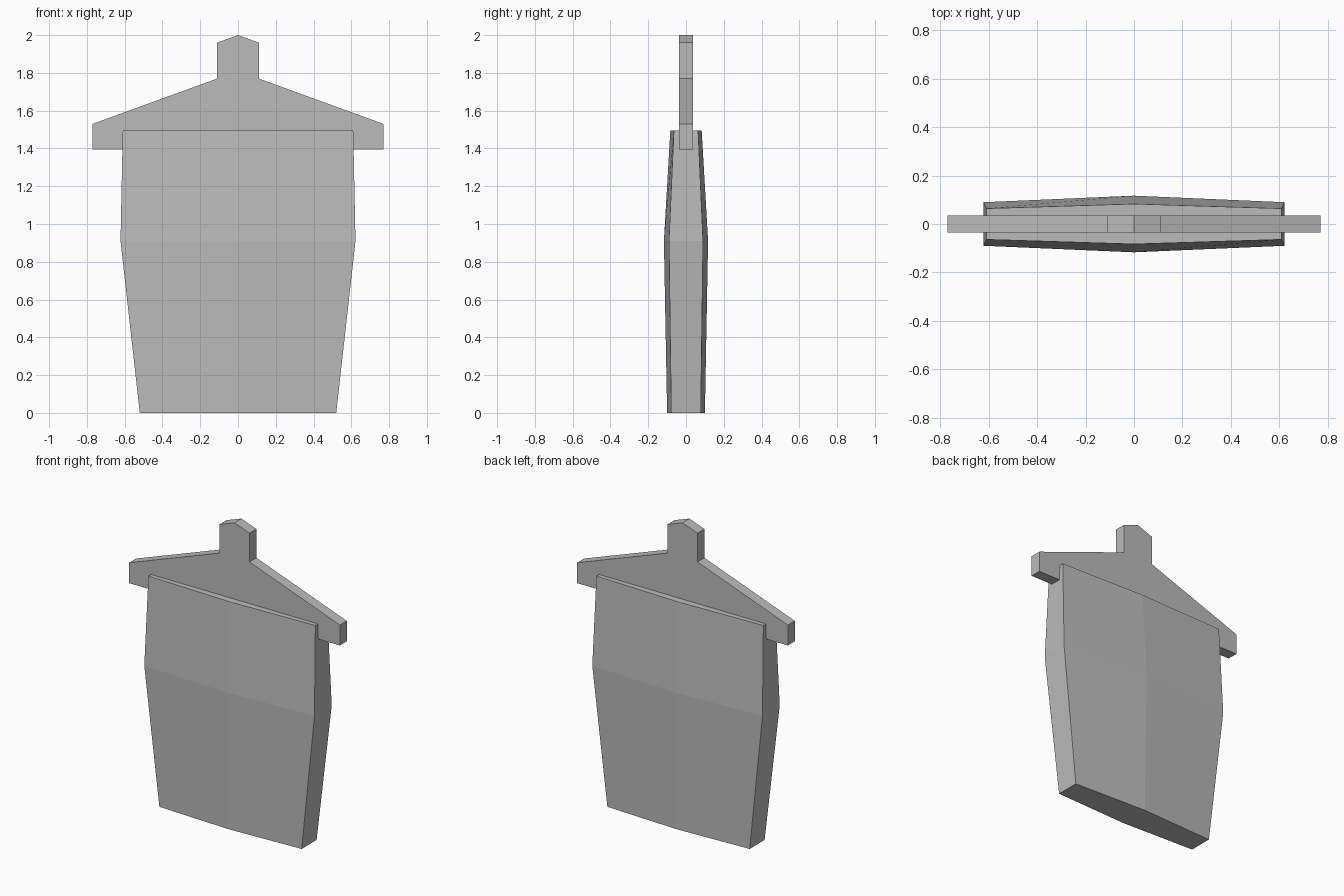
import bpy
import bmesh

cube = bpy.data.objects.get("Cube")
if cube:
    bpy.data.objects.remove(cube, do_unlink=True)

grey = bpy.data.materials.new("plain_grey")
grey.use_nodes = True
GREY = (0.5, 0.5, 0.5, 1.0)
grey.diffuse_color = GREY
grey.node_tree.nodes["Principled BSDF"].inputs["Base Color"].default_value = GREY


def loft(name, rings):
    """Join closed rings of points with flat faces and cap both ends."""
    bm = bmesh.new()
    loops = [[bm.verts.new(p) for p in ring] for ring in rings]
    for a, b in zip(loops, loops[1:]):
        n = len(a)
        for i in range(n):
            j = (i + 1) % n
            bm.faces.new((a[i], a[j], b[j], b[i]))
    bm.faces.new(loops[0])
    bm.faces.new(loops[-1])
    bmesh.ops.recalc_face_normals(bm, faces=bm.faces[:])
    mesh = bpy.data.meshes.new(name)
    bm.to_mesh(mesh)
    bm.free()
    mesh.materials.append(grey)
    obj = bpy.data.objects.new(name, mesh)
    bpy.context.collection.objects.link(obj)
    return obj


# Bulging body: height, half width, depth at the centre, depth at the sides
sections = [(0.0, 0.52, 0.10, 0.078),
            (0.91, 0.622, 0.117, 0.09),
            (1.495, 0.61, 0.083, 0.064)]
loft("body", [[(-w, -e, z), (0, -c, z), (w, -e, z),
               (w, e, z), (0, c, z), (-w, e, z)]
              for z, w, c, e in sections])

# Roof-shaped plate with a pointed knob, mirrored from half an outline
half = [(0.77, 1.395), (0.77, 1.53), (0.11, 1.77), (0.11, 1.96)]
outline = half + [(0, 2.0)] + [(-x, z) for x, z in reversed(half)]
loft("top_plate", [[(x, y, z) for x, z in outline] for y in (-0.036, 0.036)])
